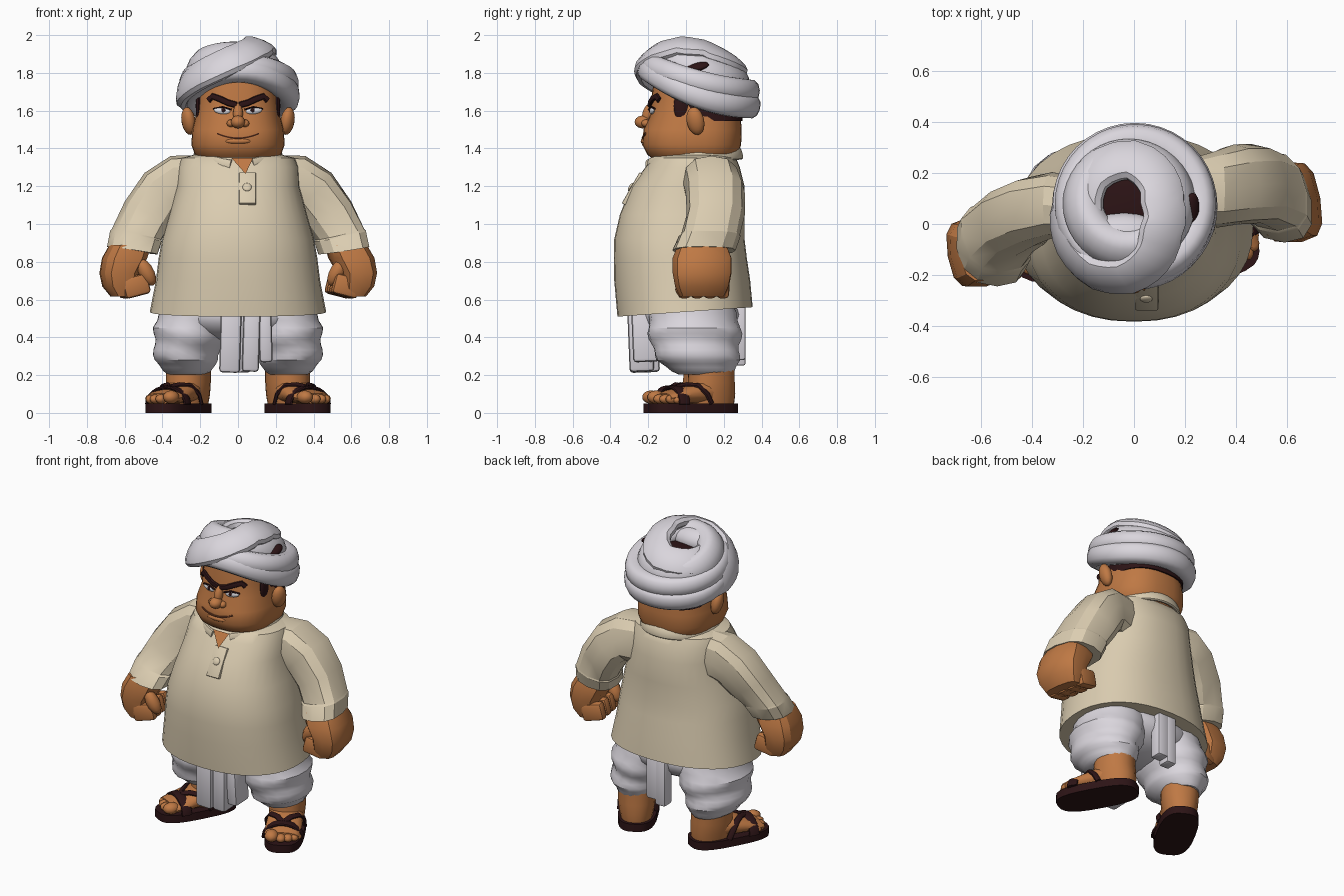
import bpy, bmesh, math
from mathutils import Vector, Euler

if "Cube" in bpy.data.objects:
    bpy.data.objects.remove(bpy.data.objects["Cube"])

def material(name, rgb):
    m = bpy.data.materials.new(name)
    m.diffuse_color = (*rgb, 1)
    m.use_nodes = True
    m.node_tree.nodes["Principled BSDF"].inputs["Base Color"].default_value = m.diffuse_color
    return m

SKIN = material("skin", (0.52, 0.19, 0.058))
SHIRT = material("beige cloth", (0.71, 0.61, 0.44))
WHITE = material("white cloth", (0.70, 0.67, 0.72))
DARK = material("dark brown", (0.026, 0.007, 0.008))
EYE = material("eye white", (0.78, 0.78, 0.82))
LIP = material("lip line", (0.2, 0.06, 0.025))

def finish(bm, name, mat, angle=40):
    bmesh.ops.recalc_face_normals(bm, faces=bm.faces)
    me = bpy.data.meshes.new(name)
    bm.to_mesh(me)
    bm.free()
    ob = bpy.data.objects.new(name, me)
    bpy.context.collection.objects.link(ob)
    me.materials.append(mat)
    bpy.ops.object.select_all(action='DESELECT')
    ob.select_set(True)
    bpy.context.view_layer.objects.active = ob
    bpy.ops.object.shade_smooth_by_angle(angle=math.radians(angle))
    return ob

def oval(c, u, v, n=2.4, count=28):
    """Superellipse loop around c spanned by vectors u and v."""
    c, u, v, out = Vector(c), Vector(u), Vector(v), []
    f = lambda k: math.copysign(abs(k) ** (2 / n), k)
    for i in range(count):
        t = math.tau * i / count
        out.append(c + u * f(math.cos(t)) + v * f(math.sin(t)))
    return out

def flat(x, y, z, hx, hy, yaw=0, **kw):
    c, s = math.cos(yaw), math.sin(yaw)
    return oval((x, y, z), (hx * c, hx * s, 0), (-hy * s, hy * c, 0), **kw)

def loft(name, loops, mat, closed=False, angle=40):
    bm = bmesh.new()
    vs = [[bm.verts.new(p) for p in lp] for lp in loops]
    n = len(vs[0])
    for k in range(len(vs) if closed else len(vs) - 1):
        a, b = vs[k], vs[(k + 1) % len(vs)]
        for i in range(n):
            bm.faces.new((a[i], a[(i + 1) % n], b[(i + 1) % n], b[i]))
    if not closed:
        bm.faces.new(vs[0])
        bm.faces.new(vs[-1])
    return finish(bm, name, mat, angle)

def sweep(name, pts, center, a, b, mat, closed=False, count=12):
    """Band along pts: thickness a away from center, half width b."""
    pts, center, loops, m = [Vector(p) for p in pts], Vector(center), [], len(pts)
    for i, p in enumerate(pts):
        nxt = pts[(i + 1) % m] if closed else pts[min(i + 1, m - 1)]
        prv = pts[i - 1] if closed else pts[max(i - 1, 0)]
        t = (nxt - prv).normalized()
        r = p - center
        r = (r - t * r.dot(t)).normalized()
        loops.append(oval(p, r * a, t.cross(r) * b, n=2.5, count=count))
    return loft(name, loops, mat, closed)

def ball(name, loc, r, mat, rot=(0, 0, 0), seg=16):
    bm = bmesh.new()
    bmesh.ops.create_uvsphere(bm, u_segments=seg, v_segments=seg // 2 + 2, radius=1)
    e = Euler(rot).to_matrix()
    for v in bm.verts:
        v.co = e @ Vector((v.co.x * r[0], v.co.y * r[1], v.co.z * r[2])) + Vector(loc)
    return finish(bm, name, mat)

def block(name, loc, size, mat, rot=(0, 0, 0), bevel=0.012):
    bm = bmesh.new()
    bmesh.ops.create_cube(bm, size=1)
    for v in bm.verts:
        v.co = Vector((v.co.x * size[0], v.co.y * size[1], v.co.z * size[2]))
    bmesh.ops.bevel(bm, geom=bm.edges[:], offset=bevel, segments=2, affect='EDGES', profile=0.5)
    bmesh.ops.transform(bm, matrix=Euler(rot).to_matrix().to_4x4(), verts=bm.verts)
    bmesh.ops.translate(bm, vec=loc, verts=bm.verts)
    return finish(bm, name, mat)

# Shirt body with a hem that rises towards the back
body = [(.535, -.005, .445, .34), (.535, -.005, .467, .358), (.70, -.02, .435, .36), (.82, -.03, .42, .352),
        (.92, -.035, .402, .345), (1.05, -.02, .365, .33), (1.2, .01, .325, .30),
        (1.3, .035, .32, .25), (1.35, .04, .30, .225), (1.375, .04, .2, .18)]
loops = [flat(0, y, z, hx, hy, n=2.25, count=36) for z, y, hx, hy in body]
for lp in loops[:2]:
    for p in lp:
        p.z += p.y * .07
loft("shirt_body", loops, SHIRT)

# Collar, open neck, placket and button
pts = []
for i in range(33):
    t = math.radians(-70 + 330 * i / 32)
    s = math.sin(t)
    pts.append((.225 * math.cos(t), .04 + .245 * s, 1.352 + .022 * s - .025 * max(0, -s) ** 6))
sweep("collar", pts, (0, .04, 1.3), .015, .034, SHIRT)
bm = bmesh.new()
bm.faces.new([bm.verts.new(p) for p in ((-.035, -.206, 1.35), (.04, -.262, 1.265), (.08, -.206, 1.35))])
finish(bm, "open_neck", SKIN)
block("placket", (.05, -.28, 1.185), (.09, .03, .19), SHIRT, (-.52, 0, 0), .006)
ball("button", (.048, -.293, 1.195), (.024, .01, .024), SHIRT, (-.52, 0, 0))

# Arms: sleeve stations are x, y, z, ring tilt, half thickness, half depth
sleeve = [(.20, .12, 1.21, 88, .155, .13), (.32, .135, 1.215, 76, .15, .15), (.40, .155, 1.165, 48, .142, .157),
          (.48, .158, 1.05, 30, .138, .155), (.537, .13, .945, 13, .134, .158),
          (.54, .125, .935, 12, .140, .166), (.56, .095, .86, 9, .135, .17), (.56, .095, .86, 9, .11, .14)]
palm = [(.57, .89, .11, .13), (.60, .82, .118, .158), (.63, .74, .10, .158), (.625, .67, .09, .145), (.61, .615, .06, .12)]
for s, side in ((1, "right"), (-1, "left")):
    yaw = .17
    slim = 1 if s > 0 else .86
    shift = lambda x: 0 if s > 0 else -.05 - .145 * max(0, min(1, (x - .3) / .26))
    loops = []
    for x, y, z, a, hu, hv in sleeve:
        a = math.radians(a)
        w = yaw * min(1, max(0, (x - .35) / .2))
        hv *= slim
        u = Vector((s * math.cos(a), 0, math.sin(a))) * hu
        loops.append(oval((s * x, y + shift(x), z), u, (-hv * math.sin(w), hv * math.cos(w), 0), 2.5, 12))
    loft(side + "_sleeve", loops, SHIRT, angle=26)
    hy = .085 + shift(.6)
    loft(side + "_fist", [flat(s * x, hy, z, hx, h * slim, yaw, n=3, count=12) for x, z, hx, h in palm], SKIN, angle=28)
    for k in range(4):
        d = (-.1 + .068 * k) * slim
        block(f"{side}_finger_{k}", (s * .555 - d * .17, hy + d, .672), (.14, .066 * slim, .11), SKIN, (0, s * .25, yaw), .02)
    ball(side + "_thumb", (s * .505 + .02, hy - .09 * slim, .745), (.042, .042, .08), SKIN, (.1, s * .5, 0), 10)

# Head
head = [(1.30, .05, .15, .18), (1.335, .05, .19, .212), (1.365, .035, .228, .238), (1.42, .03, .247, .262),
        (1.5, .035, .242, .26), (1.58, .05, .222, .238), (1.66, .05, .214, .235), (1.79, .05, .195, .215)]
loft("head", [flat(0, y, z, hx, hy, n=2.5, count=32) for z, y, hx, hy in head], SKIN, angle=60)

def face(x, z, out=0):
    """Point on the front of the head at x, z."""
    for a, b in zip(head, head[1:]):
        if a[0] <= z <= b[0]:
            k = (z - a[0]) / (b[0] - a[0])
            cy, hx, hy = (a[i] + k * (b[i] - a[i]) for i in (1, 2, 3))
            return (x, cy - hy * (1 - (abs(x) / hx) ** 2.5) ** .4 - out, z)

# Hair cap below and inside the turban
hair = [(1.545, .1, .222, .2), (1.66, .085, .224, .215), (1.76, .08, .2, .2), (1.84, .1, .15, .15), (1.86, .1, .06, .06)]
loft("hair", [flat(0, y, z, hx, hy, n=2.5) for z, y, hx, hy in hair], DARK)

# Face details
ball("nose", (0, -.228, 1.54), (.038, .044, .034), SKIN)
ball("nose_bridge", (0, -.2, 1.585), (.026, .03, .055), SKIN, (-.3, 0, 0))
ball("lower_lip", (0, -.22, 1.438), (.07, .02, .016), SKIN)
sweep("mouth", [face(x / 100, 1.455 + 2.0 * (x / 100) ** 2, .002) for x in range(-11, 12, 2)], (0, .03, 1.45), .005, .005, LIP, count=6)
for s, side in ((1, "right"), (-1, "left")):
    ball(side + "_ear", (s * .262, .05, 1.545), (.036, .048, .075), SKIN, (.15, s * .2, s * -.3))
    ball(side + "_nostril", (s * .038, -.212, 1.533), (.022, .024, .02), SKIN)
    ball(side + "_sideburn", (s * .208, -.025, 1.625), (.016, .04, .085), DARK)
    brow = [(.008, 1.63), (.05, 1.641), (.1, 1.664), (.135, 1.676), (.155, 1.655)]
    sweep(side + "_eyebrow", [face(s * x, z, .006) for x, z in brow], (0, .05, 1.64), .012, .017, DARK, count=8)
    yaw = s * .22
    ball(side + "_eye", face(s * .085, 1.6, .002), (.045, .011, .018), EYE, (0, s * -.1, yaw))
    ball(side + "_iris", face(s * .078, 1.602, .01), (.012, .006, .012), DARK, (0, 0, yaw), 10)
    sweep(side + "_eyelid", [face(s * x, z, .008) for x, z in ((.035, 1.606), (.08, 1.62), (.13, 1.61))],
          (0, .05, 1.6), .007, .005, DARK, count=6)

# Turban: three rolls, and a wide band rising across the front and winding over the top
def roll(name, cx, cy, r, z, drop, lift, a, b):
    pts = []
    for i in range(40):
        t = math.tau * i / 40
        s = math.sin(t)
        pts.append((cx + r * math.cos(t), cy + r * s, z - drop * s + lift * s * s))
    sweep(name, pts, (0, .07, 1.7), a, b, WHITE, True)

roll("turban_lower_roll", .003, .07, .264, 1.675, .096, .045, .06, .064)
roll("turban_outer_roll", .005, .075, .25, 1.75, .065, .02, .066, .062)
roll("turban_middle_roll", -.02, .085, .18, 1.82, .065, 0, .07, .085)
wind = [(160, .235, 1.68), (185, .272, 1.70), (210, .288, 1.745), (240, .293, 1.81), (265, .268, 1.868), (290, .215, 1.912),
        (320, .15, 1.94), (370, .122, 1.925), (410, .15, 1.885), (450, .185, 1.845), (500, .195, 1.83), (540, .185, 1.83),
        (570, .18, 1.83)]
fine = []
for p, q in zip(wind, wind[1:]):
    for k in range(3):
        d, r, z = (p[i] + (q[i] - p[i]) * k / 3 for i in range(3))
        d = math.radians(d)
        fine.append((r * math.cos(d) - .01, .065 + r * math.sin(d), z))
sweep("turban_top_wrap", fine, (0, .07, 1.62), .042, .09, WHITE)
ball("turban_front_fill", (-.04, -.04, 1.87), (.16, .085, .07), WHITE, (-.3, 0, 0))
ball("turban_gap", (.222, .05, 1.83), (.035, .075, .02), DARK, (.25, .5, 0))

# Draped trousers: folded puffed legs, hip filler and hanging pleats
drape = [(.57, .21, .03, .20, .22), (.45, .24, .045, .205, .248), (.36, .262, .05, .182, .238),
         (.28, .275, .065, .17, .215), (.22, .27, .09, .125, .17), (.195, .265, .11, .09, .13)]
for s, side in ((1, "right"), (-1, "left")):
    loops = []
    for a, b in zip(drape, drape[1:]):
        for k in range(3):
            z, x, y, hx, hy = (a[i] + (b[i] - a[i]) * k / 3 for i in range(5))
            lp = flat(s * x, y, z, hx, hy, s * .12, n=2, count=18)
            for p in lp:
                out = (p.x - s * x) * s / hx
                w = 1 + .04 * math.sin(z * 50 - out * 1.8) * min(1, max(0, (z - .19) * 12)) * min(1, (.6 - z) * 8)
                p.x, p.y = s * x + (p.x - s * x) * w, y + (p.y - y) * w
            loops.append(lp)
    loft(side + "_trouser_leg", loops, WHITE, angle=30)
ball("trouser_hips", (0, .02, .52), (.38, .27, .15), WHITE)
for i, (x, y, z, w, d) in enumerate(((-.04, -.235, .215, .11, .14), (.02, -.21, .215, .09, .13),
                                     (.07, -.24, .22, .09, .13), (.145, -.215, .27, .07, .14))):
    block(f"front_pleat_{i}", (x, y, (z + .56) / 2), (w, d, .56 - z), WHITE, (.04, .03 * (-1) ** i, 0), .018)
for x, w, z in ((-.03, .07, .25), (.03, .08, .28)):
    block("back_pleat", (x, .275, (z + .57) / 2), (w, .08, .57 - z), WHITE)

# Feet and sandals, splayed outwards
for s, side, cy in ((1, "right", .038), (-1, "left", .012)):
    c, n = math.cos(.5), math.sin(.5)
    place = lambda p: Vector((s * (.315 + p[0] * c - p[1] * n), cy + p[0] * n + p[1] * c, p[2]))
    put = lambda lp: [place(p) for p in lp]
    loft(side + "_sole", [put(flat(0, 0, z, .116, .252, n=2.9)) for z in (0, .05)], DARK)
    loft(side + "_ankle", [put(flat(0, .11, z, hx, hy, n=2.2, count=20)) for z, hx, hy in
         ((.05, .095, .125), (.1, .105, .13), (.16, .112, .125), (.3, .115, .12))], SKIN)
    loft(side + "_foot", [put(oval((0, y, .05 + h), (hx, 0, 0), (0, 0, h), 2.4, 16)) for y, hx, h in
         ((.19, .08, .04), (.1, .1, .06), (.02, .106, .06), (-.06, .109, .048), (-.13, .109, .037), (-.185, .1, .027))], SKIN)
    for k, (x, y, r) in enumerate(((-.06, -.19, .042), (-.004, -.198, .03), (.038, -.187, .029), (.073, -.17, .028), (.093, -.145, .022))):
        ball(f"{side}_toe_{k}", place((x, y, .05 + r * .8)), (r, r * 1.25, r * .85), SKIN, (0, 0, s * .5), 10)
    arch = [place((.116 * math.cos(t), -.115, .045 + .09 * math.sin(t))) for t in (math.pi * i / 12 for i in range(13))]
    sweep(side + "_toe_strap", arch, place((0, -.115, .03)), .011, .034, DARK)
    for k in (1, -1):
        strap = [(k * .112, .05, .05), (k * .111, .025, .10), (k * .085, -.015, .145), (k * .04, -.06, .15), (0, -.11, .135)]
        sweep(side + "_instep_strap", put(strap), place((0, -.02, .03)), .01, .018, DARK)
